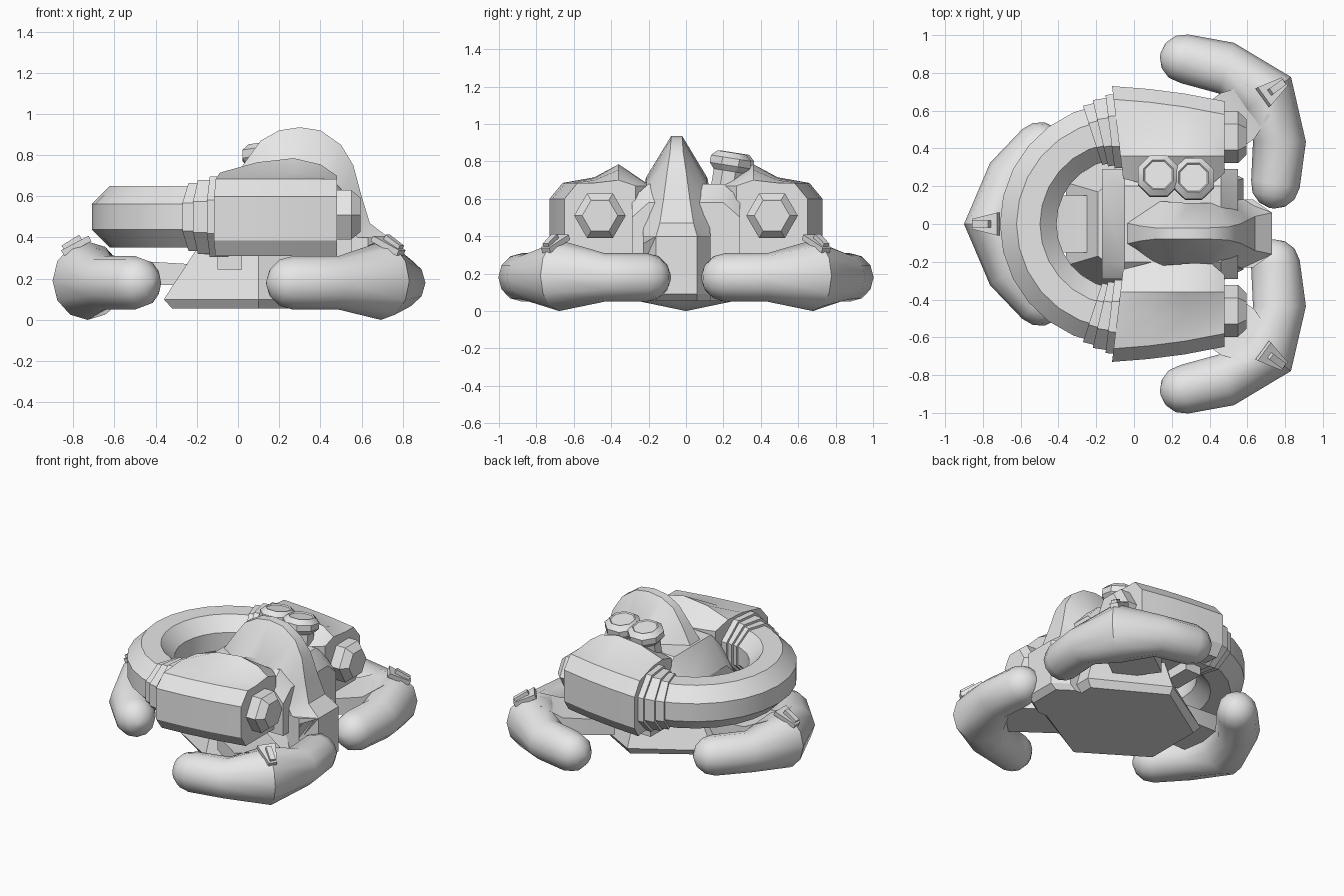
import bpy, bmesh, math
from mathutils import Vector, Matrix

if "Cube" in bpy.data.objects:
    bpy.data.objects.remove(bpy.data.objects["Cube"])

grey = bpy.data.materials.new("light_grey")
grey.diffuse_color = (0.8, 0.8, 0.8, 1)
grey.use_nodes = True
grey.node_tree.nodes["Principled BSDF"].inputs["Base Color"].default_value = grey.diffuse_color


def loft(name, rings, matrix=Matrix()):
    """Skin a row of equal-length closed rings and cap both ends."""
    bm = bmesh.new()
    vs = [[bm.verts.new(matrix @ Vector(p)) for p in r] for r in rings]
    n = len(vs[0])
    for a, b in zip(vs, vs[1:]):
        for i in range(n):
            j = (i + 1) % n
            bm.faces.new((a[i], a[j], b[j], b[i]))
    bm.faces.new(vs[0])
    bm.faces.new(vs[-1][::-1])
    bmesh.ops.recalc_face_normals(bm, faces=bm.faces)
    me = bpy.data.meshes.new(name)
    bm.to_mesh(me)
    bm.free()
    me.materials.append(grey)
    ob = bpy.data.objects.new(name, me)
    bpy.context.collection.objects.link(ob)
    return ob


def ring(c, u, v, ru, rv, n, phase=0.0):
    """Ellipse of n points about c in the plane of u and v."""
    c, u, v = Vector(c), Vector(u).normalized(), Vector(v).normalized()
    return [c + u * ru * math.cos(a) + v * rv * math.sin(a)
            for a in (phase + 2 * math.pi * i / n for i in range(n))]


def block(name, c, size, matrix=Matrix(), tilt=0.0, taper=1.0):
    """Box tilted about its local y, narrowing towards +x by taper."""
    sx, sy, sz = (s / 2 for s in size)
    m = matrix @ Matrix.Translation(c) @ Matrix.Rotation(tilt, 4, 'Y')
    return loft(name, [[(x, -y, -sz), (x, y, -sz), (x, y, sz), (x, -y, sz)]
                       for x, y in ((-sx, sy), (sx, sy * taper))], m)


Z = Vector((0, 0, 1))


# Feet: rounded bent capsules meeting in an angular knee
def foot(label, x, y, angle):
    m = Matrix.Translation((x, y, 0)) @ Matrix.Rotation(angle, 4, 'Z')
    r, zc = 0.13, 0.18

    def arm(s):
        rings = []
        for deg in (84, 58, 30, 0):
            t = math.radians(deg)
            k = 0.7071 * r * math.sin(t)
            rings.append(ring((-0.25 - k, s * (0.41 + k), zc), (1, s, 0), Z,
                              r * math.cos(t), r * math.cos(t), 12))
        rings.append(ring((-0.10, s * 0.24, zc), (1, s * 0.75, 0), Z, 0.14, r, 12))
        return rings
    knee = [ring((-0.02, 0, 0.19), (1, 0, 0), Z, 0.17, 0.19, 12)]
    loft(label + "_foot", arm(1) + knee + arm(-1)[::-1], m)
    block(label + "_knee_plate", (0.035, 0, 0.36), (0.15, 0.12, 0.03), m,
          math.radians(28), 0.45)
    block(label + "_knee_latch", (0.055, 0, 0.372), (0.10, 0.036, 0.035), m,
          math.radians(32))
    # strut joining the foot to the hull
    loft(label + "_strut", [
        [(px, -w, 0.17), (px, w, 0.17), (px, w, zt), (px, -w, zt)]
        for px, w, zt in ((-0.06, 0.10, 0.35), (-0.2, 0.15, 0.29), (-0.53, 0.15, 0.27))], m)


foot("rear", -0.75, 0, math.pi)
foot("left", 0.71, 0.69, math.radians(36))
foot("right", 0.71, -0.69, math.radians(-36))


# Hull: low six-sided base with sloping walls
def hull_ring(z, xr, yr, xm, ym, xf, yf):
    return [(xr, -yr, z), (xm, -ym, z), (xf, -yf, z),
            (xf, yf, z), (xm, ym, z), (xr, yr, z)]


loft("hull", [hull_ring(0.055, -0.32, 0.20, 0.10, 0.47, 0.54, 0.22),
              hull_ring(0.10, -0.36, 0.22, 0.10, 0.50, 0.58, 0.24),
              hull_ring(0.36, -0.19, 0.17, 0.10, 0.40, 0.50, 0.22)])

# Centre body between the side pods
loft("centre_body", [[(x, -0.29, z0), (x, 0.29, z0), (x, 0.29, z1 - 0.08),
                      (x, 0.2, z1), (x, -0.2, z1), (x, -0.29, z1 - 0.08)]
                     for x, z0, z1 in ((-0.17, 0.32, 0.48), (-0.05, 0.3, 0.66),
                                       (0.46, 0.28, 0.68), (0.55, 0.28, 0.58))])


# Side pods with hexagonal noses and stepped collars
RING_X, RING_R, PIPE_Z = -0.067, 0.493, 0.50


def arc_frame(deg):
    t = math.radians(deg)
    out = Vector((-math.cos(t), math.sin(t), 0))
    return Vector((RING_X, 0, PIPE_Z)) + out * RING_R, out


def pod(label, s):
    rings = []
    for x, outer, top, hump, inner, skew in (
            (-0.055, 0.73, 0.715, 0.71, 0.24, 0.12),
            (0.10, 0.715, 0.715, 0.765, 0.20, 0.05),
            (0.27, 0.69, 0.71, 0.785, 0.19, 0.0),
            (0.40, 0.665, 0.70, 0.755, 0.20, 0.0),
            (0.48, 0.65, 0.685, 0.70, 0.27, 0.0)):
        prof = [(0.25, 0.31), (outer - 0.05, 0.31), (outer, 0.385), (outer, 0.60),
                (outer - 0.07, 0.685), (0.49, top), (0.36, hump),
                (inner, 0.67), (inner, 0.5)]
        rings.append([(x - skew * (y - 0.22), s * y, z) for y, z in prof])
    loft(label + "_pod", rings)
    loft(label + "_nose", [ring((x, s * 0.46, 0.51), (0, 1, 0), Z, r, r, 6)
                           for x, r in ((0.44, 0.138), (0.55, 0.138), (0.595, 0.095))])
    # collars step up from the pipe to the pod
    for i, (a0, a1, r) in enumerate(((72, 79, 0.178), (77, 85, 0.195), (83, 92, 0.212))):
        rr = []
        for a in (a0, a1):
            c, out = arc_frame(s * a)
            rr.append(ring(c, out, Z, r, r, 8, math.pi / 8))
        loft(f"{label}_collar_{i + 1}", rr)
    block(label + "_pod_bracket", (-0.04, s * 0.42, 0.29), (0.12, 0.22, 0.09))


pod("left", 1)
pod("right", -1)

# Curved pipe joining the two pods round the rear
pipe = []
for i in range(13):
    c, out = arc_frame(-80 + i * 160 / 12)
    pipe.append(ring(c, out, Z, 0.162, 0.162, 8, math.pi / 8))
loft("rear_pipe", pipe)

# Twin eight-sided cups, tilted, with inset tops
for i, x in enumerate((0.13, 0.315)):
    m = (Matrix.Translation((x, 0.225 - 0.015 * i, 0.62))
         @ Matrix.Rotation(math.radians(-9), 4, 'X'))
    loft(f"cup_{i + 1}", [ring((0, 0, z), (1, 0, 0), (0, 1, 0), r, r, 8, math.pi / 8)
                          for z, r in ((0, 0.09), (0.13, 0.09), (0.16, 0.118),
                                       (0.20, 0.118), (0.23, 0.085), (0.222, 0.078))], m)

# Central fin: a raised ridge curving over the body and down to the nose
FY = -0.05
# ridge x, ridge z, ridge half width, shoulder x, shoulder z, shoulder half width
stations = ((-0.14, 0.46, 0.08, -0.12, 0.40, 0.10),
            (-0.06, 0.62, 0.06, -0.02, 0.50, 0.15),
            (0.03, 0.76, 0.04, 0.08, 0.60, 0.17),
            (0.11, 0.87, 0.03, 0.15, 0.68, 0.17),
            (0.20, 0.92, 0.03, 0.22, 0.71, 0.165),
            (0.30, 0.935, 0.03, 0.30, 0.72, 0.16),
            (0.40, 0.92, 0.03, 0.38, 0.70, 0.16),
            (0.50, 0.85, 0.035, 0.45, 0.64, 0.165),
            (0.56, 0.75, 0.05, 0.49, 0.56, 0.17),
            (0.60, 0.60, 0.07, 0.53, 0.48, 0.175),
            (0.64, 0.47, 0.09, 0.57, 0.41, 0.18),
            (0.73, 0.40, 0.11, 0.63, 0.36, 0.18))
loft("central_fin", [[(bx, FY - bw, 0.25), (bx, FY - bw, bz), (rx, FY - rw, rz),
                      (rx, FY + rw, rz), (bx, FY + bw, bz), (bx, FY + bw, 0.25)]
                     for rx, rz, rw, bx, bz, bw in stations])
loft("front_column", [[(0.40, FY - 0.18, z), (xf - 0.1, FY - 0.18, z), (xf, FY - 0.11, z),
                       (xf, FY + 0.11, z), (xf - 0.1, FY + 0.18, z), (0.40, FY + 0.18, z)]
                      for z, xf in ((0.055, 0.69), (0.09, 0.73), (0.36, 0.73), (0.40, 0.73))])

# Smooth shading that keeps hard edges
bpy.ops.object.select_all(action='SELECT')
bpy.context.view_layer.objects.active = bpy.data.objects["hull"]
bpy.ops.object.shade_smooth_by_angle(angle=math.radians(32))
